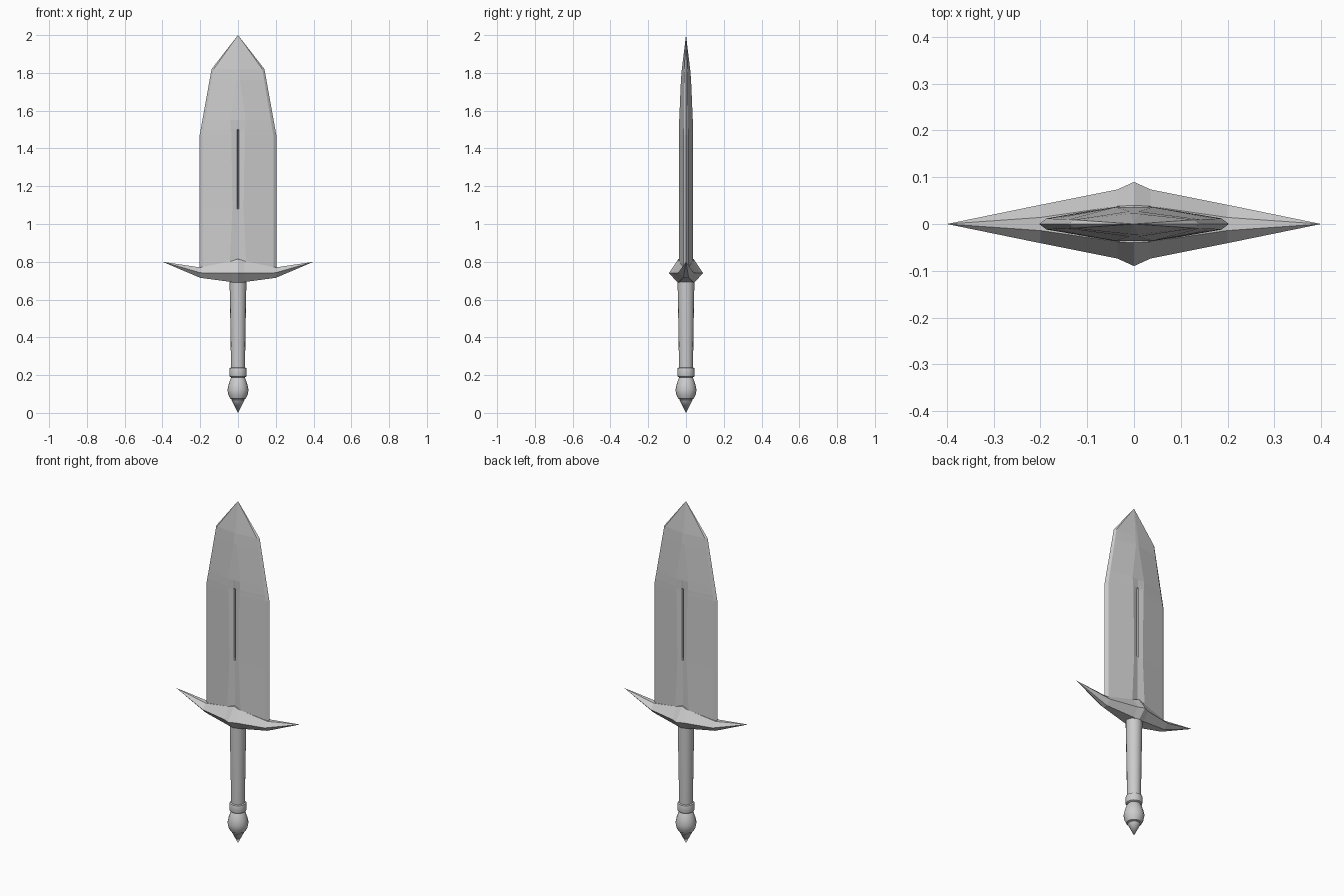
import bpy, bmesh, math

if "Cube" in bpy.data.objects:
    bpy.data.objects.remove(bpy.data.objects["Cube"])

steel = bpy.data.materials.new("light_grey")
steel.diffuse_color = (0.6, 0.6, 0.6, 1)
steel.use_nodes = True
steel.node_tree.nodes["Principled BSDF"].inputs["Base Color"].default_value = steel.diffuse_color


def loft(name, rings, smooth=False):
    """Skin a list of equal-length point rings and cap the ends."""
    bm = bmesh.new()
    rows = [[bm.verts.new(p) for p in ring] for ring in rings]
    n = len(rows[0])
    for a, b in zip(rows, rows[1:]):
        for i in range(n):
            j = (i + 1) % n
            bm.faces.new((a[i], a[j], b[j], b[i]))
    bm.faces.new(rows[0])
    bm.faces.new(rows[-1])
    bmesh.ops.remove_doubles(bm, verts=bm.verts, dist=0.0003)
    bmesh.ops.recalc_face_normals(bm, faces=bm.faces)
    me = bpy.data.meshes.new(name)
    bm.to_mesh(me)
    bm.free()
    me.materials.append(steel)
    ob = bpy.data.objects.new(name, me)
    bpy.context.collection.objects.link(ob)
    if smooth:
        bpy.ops.object.select_all(action='DESELECT')
        ob.select_set(True)
        bpy.context.view_layer.objects.active = ob
        bpy.ops.object.shade_smooth_by_angle(angle=math.radians(35))
    return ob


# Blade: honed edges, twin ridges and a central groove with a deeper slit
def half_width(z):
    if z <= 1.47:
        return 0.203
    if z <= 1.82:
        return 0.203 - 0.063 * (z - 1.47) / 0.35
    return 0.14 * (2.0 - z) / 0.18


def blade_ring(z, ridge_x, ridge_y, lip_y, slit_y, bevel_y):
    w = half_width(z)
    quarter = [(w, 0), (w * 0.92, bevel_y), (ridge_x, ridge_y), (ridge_x * 0.15, lip_y)]
    front = quarter + [(0, slit_y)] + [(-x, y) for x, y in reversed(quarter)]
    ring = front + [(x, -y) for x, y in reversed(front[1:-1])]
    return [(x, y, z) for x, y in ring]


blade_rows = [
    (0.74, 0.045, 0.037, 0.031, 0.030, 0.012),
    (1.08, 0.030, 0.037, 0.031, 0.030, 0.012),
    (1.09, 0.030, 0.037, 0.031, 0.015, 0.012),
    (1.47, 0.035, 0.037, 0.031, 0.015, 0.012),
    (1.49, 0.035, 0.037, 0.031, 0.015, 0.012),
    (1.50, 0.037, 0.037, 0.032, 0.031, 0.012),
    (1.55, 0.040, 0.036, 0.036, 0.036, 0.011),
    (1.76, 0.010, 0.027, 0.027, 0.027, 0.010),
    (1.82, 0.008, 0.022, 0.022, 0.022, 0.009),
    (2.00, 0.0, 0.0, 0.0, 0.0, 0.0),
]
loft("blade", [blade_ring(*r) for r in blade_rows])

# Crossguard: six-sided section swept out to upturned points
# x, top z, ridge z, bottom z, ridge y, top and bottom y
guard_half = [
    (0.0, 0.815, 0.74, 0.685, 0.09, 0.040),
    (0.035, 0.803, 0.74, 0.693, 0.074, 0.038),
    (0.2, 0.77, 0.742, 0.715, 0.041, 0.014),
    (0.4, 0.80, 0.80, 0.80, 0.0, 0.0),
]


def guard_ring(x, zt, zm, zb, ym, yt):
    return [(x, -yt, zt), (x, yt, zt), (x, ym, zm), (x, yt, zb), (x, -yt, zb), (x, -ym, zm)]


stations = [(-s[0],) + s[1:] for s in reversed(guard_half[1:])] + guard_half
loft("crossguard", [guard_ring(*s) for s in stations])


# Turned parts of the handle
def lathe(name, profile, sides=16):
    rings = [[(r * math.cos(i * math.tau / sides), r * math.sin(i * math.tau / sides), z)
              for i in range(sides)] for r, z in profile]
    loft(name, rings, smooth=True)


lathe("grip", [(0.036, 0.20), (0.037, 0.24), (0.041, 0.50), (0.045, 0.72)])
lathe("collar", [(0.036, 0.188), (0.044, 0.193), (0.046, 0.203), (0.046, 0.227),
                 (0.044, 0.237), (0.036, 0.241)])
lathe("pommel", [(0.030, 0.195), (0.039, 0.182), (0.050, 0.15), (0.056, 0.122),
                 (0.051, 0.095), (0.041, 0.075), (0.030, 0.071)])
lathe("pommel_spike", [(0.030, 0.078), (0.034, 0.068), (0.0, 0.0)])
